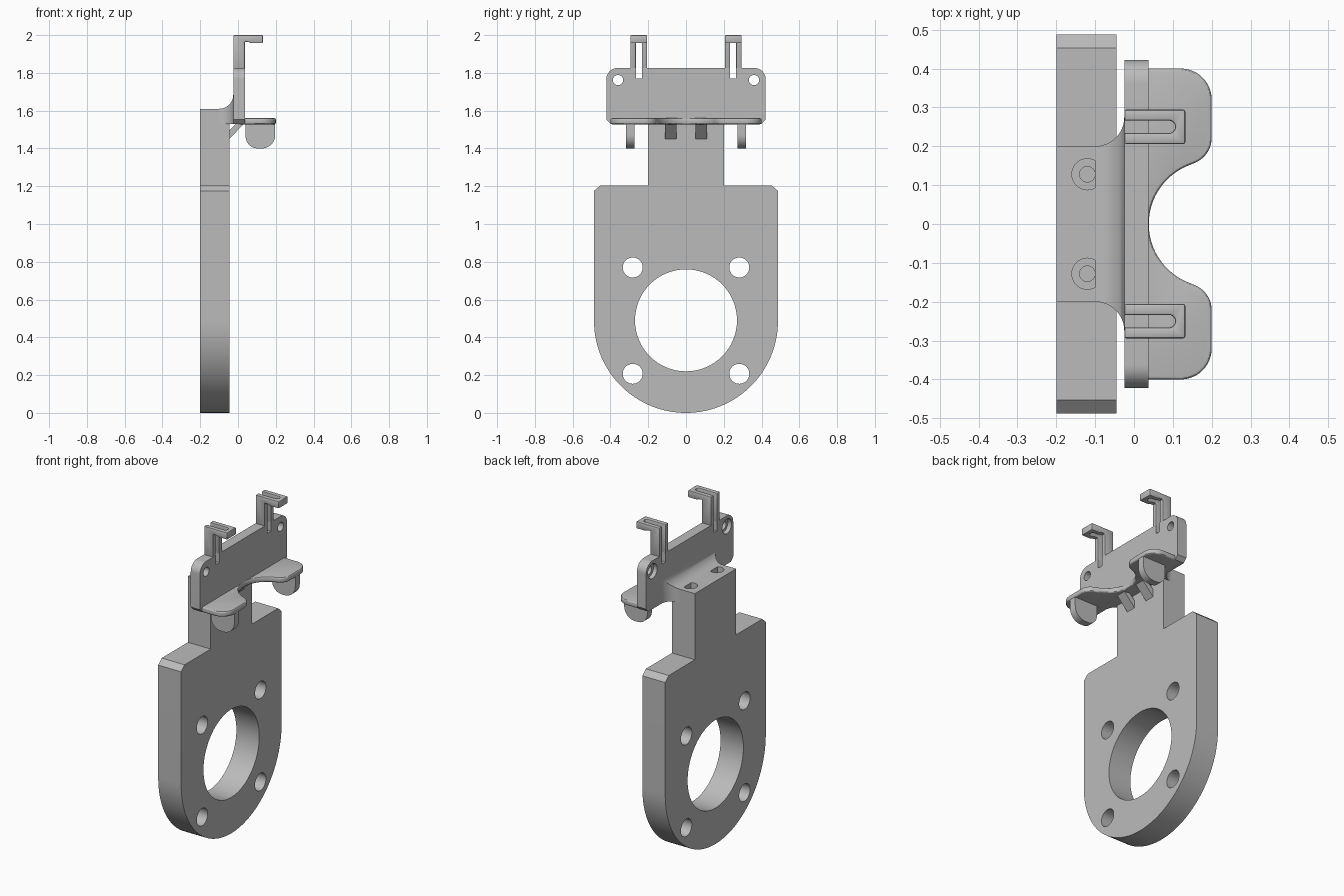
import bpy, bmesh
from math import cos, sin, pi, radians
from mathutils import Vector

if "Cube" in bpy.data.objects:
    bpy.data.objects.remove(bpy.data.objects["Cube"])

grey = bpy.data.materials.new("plain grey")
grey.use_nodes = True
grey.diffuse_color = (0.5, 0.5, 0.5, 1)
grey.node_tree.nodes["Principled BSDF"].inputs["Base Color"].default_value = (0.5, 0.5, 0.5, 1)

# Maps a profile point (a, b) and a depth d to 3D for each extrusion axis
AXES = {
    "x": lambda a, b, d: (d, a, b),
    "y": lambda a, b, d: (a, d, b),
    "z": lambda a, b, d: (a, b, d),
}


def arc(cx, cy, r, start, end, n=12):
    angles = [radians(start + (end - start) * i / n) for i in range(n + 1)]
    return [(cx + r * cos(t), cy + r * sin(t)) for t in angles]


def circle(cx, cy, r, n=32):
    return arc(cx, cy, r, 0, 360, n)[:-1]


def mirrored(half):
    """Closes a half outline (a >= 0) by reflecting it across a = 0."""
    return half + [(-a, b) for a, b in reversed(half) if a > 1e-5]


def prism(name, points, axis, lo, hi):
    place = AXES[axis]
    bm = bmesh.new()
    face = bm.faces.new([bm.verts.new(place(a, b, lo)) for a, b in points])
    top = bmesh.ops.extrude_face_region(bm, geom=[face])["geom"]
    verts = [v for v in top if isinstance(v, bmesh.types.BMVert)]
    bmesh.ops.translate(bm, verts=verts, vec=Vector(place(0, 0, hi - lo)))
    bmesh.ops.recalc_face_normals(bm, faces=bm.faces)
    mesh = bpy.data.meshes.new(name)
    bm.to_mesh(mesh)
    bm.free()
    mesh.materials.append(grey)
    obj = bpy.data.objects.new(name, mesh)
    bpy.context.collection.objects.link(obj)
    return obj


def bake(obj):
    graph = bpy.context.evaluated_depsgraph_get()
    mesh = bpy.data.meshes.new_from_object(obj.evaluated_get(graph))
    obj.modifiers.clear()
    obj.data = mesh


def combine(obj, cutter, operation="DIFFERENCE"):
    mod = obj.modifiers.new("Cut", "BOOLEAN")
    mod.object, mod.operation, mod.solver = cutter, operation, "EXACT"
    bake(obj)
    bpy.data.objects.remove(cutter)


def bevel(obj, width, segments=2):
    mod = obj.modifiers.new("Bevel", "BEVEL")
    mod.width, mod.segments = width, segments
    mod.limit_method, mod.angle_limit = "ANGLE", radians(50)
    bake(obj)


BACK, FRONT = -0.2, -0.045          # main plate faces
WALL_BACK, WALL_FRONT = -0.025, 0.037
parts = []

# Main mounting plate with neck
R = 0.487
half = arc(0, R, R, -90, 0, 32) + [(R, 1.175), (0.453, 1.205), (0.2, 1.205), (0.2, 1.61)]
plate = prism("mounting_plate", mirrored(half), "x", BACK, FRONT)
combine(plate, prism("cutter", circle(0, 0.49, 0.27, 64), "x", -0.3, 0.1))
for y in (-0.282, 0.282):
    for z in (0.207, 0.77):
        combine(plate, prism("cutter", circle(y, z, 0.053), "x", -0.3, 0.1))
    # Stepped screw holes in the top of the neck
    hole_y = 0.128 if y > 0 else -0.128
    combine(plate, prism("cutter", circle(-0.12, hole_y, 0.04), "z", 1.5, 1.7))
    combine(plate, prism("cutter", circle(-0.12, hole_y, 0.02), "z", 1.3, 1.6))
parts.append(plate)

# Filleted bridge between neck and wall
flare = [(FRONT - 0.055, -0.2)] + arc(-0.1, -0.275, 0.075, 90, 0)
flare += [(-0.02, -0.275), (-0.02, 0.275)] + arc(-0.1, 0.275, 0.075, 0, -90)
bridge = prism("neck_bridge", flare[1:], "z", 1.53, 1.685)
side = [(-0.1, 1.5), (-0.02, 1.5), (-0.02, 1.685)] + arc(-0.1, 1.685, 0.075, 0, -90)
combine(bridge, prism("cutter", side, "y", -0.4, 0.4), "INTERSECT")
parts.append(bridge)

# Upright wall with countersunk corner holes
half = [(0, 1.53), (0.4, 1.53), (0.422, 1.553)] + arc(0.362, 1.766, 0.06, 0, 90) + [(0, 1.826)]
wall = prism("upright_wall", mirrored(half), "x", WALL_BACK, WALL_FRONT)
for s in (-1, 1):
    combine(wall, prism("cutter", circle(s * 0.36, 1.762, 0.027), "x", -0.1, 0.1))
    combine(wall, prism("cutter", circle(s * 0.36, 1.762, 0.045), "x", -0.1, 0.0))


def slot(y):
    points = arc(0.09, y, 0.016, -90, 90) + [(-0.1, y + 0.016), (-0.1, y - 0.016)]
    return prism("cutter", points, "z", 1.77, 2.1)


# Slotted hooks standing on the wall
for label, y in (("left", -0.25), ("right", 0.25)):
    combine(wall, slot(y))
    shape = [(WALL_BACK, 1.82), (WALL_FRONT, 1.82), (WALL_FRONT, 1.965), (0.06, 1.962),
             (0.075, 1.957), (0.132, 1.957), (0.132, 2.0), (WALL_BACK, 2.0)]
    hook = prism(label + "_hook", shape, "y", y - 0.044, y + 0.044)
    combine(hook, slot(y))
    bevel(hook, 0.005)
    parts.append(hook)
parts.append(wall)

# Shelf with a round bay in its front edge
lobe = arc(0.2, 0, 0.162, 180, 110, 24) + arc(0.13, 0.222, 0.07, -72, 0)
lobe += arc(0.12, 0.32, 0.08, 0, 90) + [(0.0, 0.4)]
shelf = prism("shelf", lobe + [(x, -y) for x, y in reversed(lobe[1:])], "z", 1.528, 1.56)
bevel(shelf, 0.008, 3)
parts.append(shelf)

# Tabs under the shelf and sloping braces under the bridge
tab = [(0.04, 1.54), (0.04, 1.465)] + arc(0.105, 1.465, 0.065, 180, 270)
tab += arc(0.125, 1.472, 0.072, -90, 0) + [(0.197, 1.54)]
brace = [(-0.05, 1.445), (0.03, 1.53), (-0.012, 1.53), (-0.05, 1.492)]
for label, s in (("left", -1), ("right", 1)):
    parts.append(prism(label + "_tab", tab, "y", s * 0.295 - 0.022, s * 0.295 + 0.022))
    parts.append(prism(label + "_brace", brace, "y", s * 0.08 - 0.031, s * 0.08 + 0.031))

# Smooth the curves, keep the edges crisp
bpy.ops.object.select_all(action="DESELECT")
for obj in parts:
    obj.select_set(True)
bpy.context.view_layer.objects.active = plate
bpy.ops.object.shade_smooth_by_angle(angle=radians(30))
